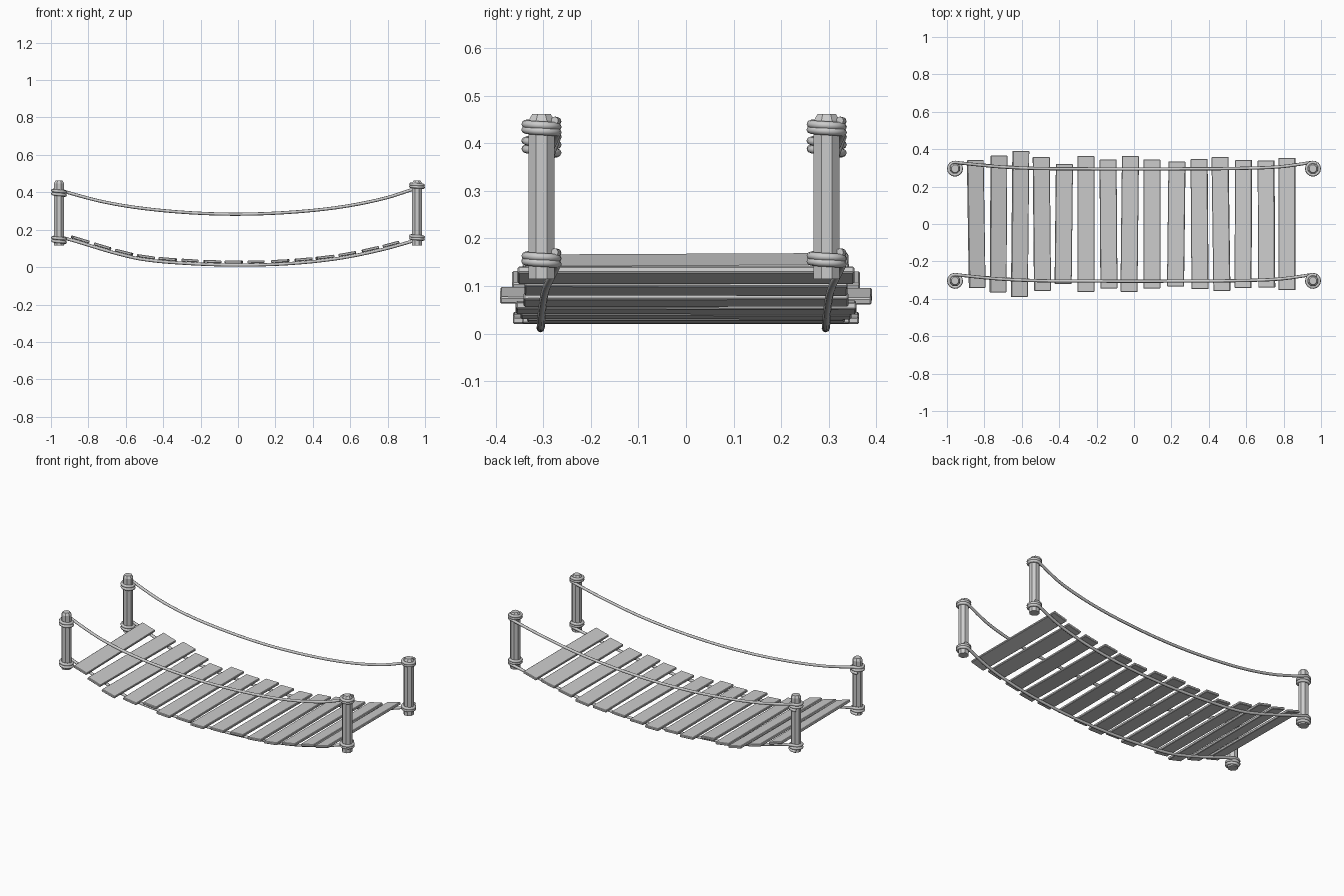
import bpy, bmesh, math
from mathutils import Vector, Matrix

if "Cube" in bpy.data.objects:
    bpy.data.objects.remove(bpy.data.objects["Cube"])

PX = 0.957            # post distance from centre
SIDES = {"front": -0.304, "back": 0.296}
COIL, ROPE = 0.034, 0.0085

# Rope profiles: x, z, sideways offset from the post axis
LOWER = [(-PX, .162, COIL), (-.89, .145, .026), (-.66, .076, .008), (-.5, .040, .001), (-.26, .019, -.001),
         (0, .011, -.002), (.275, .019, -.001), (.54, .047, .001), (.78, .096, .010), (PX, .146, COIL)]
UPPER = [(-PX, .414, COIL), (-.89, .393, .026), (-.72, .349, .010), (-.516, .315, .001), (-.26, .291, -.001),
         (0, .283, -.002), (.275, .293, -.001), (.54, .320, .001), (.78, .367, .010), (PX, .423, COIL)]


def sample(pts, x):
    """Smooth (cubic) interpolation through profile points."""
    i = max(k for k in range(len(pts) - 1) if pts[k][0] <= x or k == 0)
    def slope(k, c):
        a, b = pts[max(k - 1, 0)], pts[min(k + 1, len(pts) - 1)]
        return (b[c] - a[c]) / (b[0] - a[0])
    h = pts[i + 1][0] - pts[i][0]
    t = (x - pts[i][0]) / h
    out = []
    for c in (1, 2):
        out.append((2*t**3 - 3*t**2 + 1) * pts[i][c] + (t**3 - 2*t**2 + t) * h * slope(i, c)
                   + (3*t**2 - 2*t**3) * pts[i + 1][c] + (t**3 - t**2) * h * slope(i + 1, c))
    return out


def finish(bm, name):
    bmesh.ops.recalc_face_normals(bm, faces=bm.faces)
    me = bpy.data.meshes.new(name)
    bm.to_mesh(me)
    bm.free()
    ob = bpy.data.objects.new(name, me)
    bpy.context.collection.objects.link(ob)
    return ob


def tube(path, r, name, sides=8):
    bm = bmesh.new()
    rings = []
    for i, p in enumerate(path):
        d = (path[min(i + 1, len(path) - 1)] - path[max(i - 1, 0)]).normalized()
        u = d.cross(Vector((0, 0, 1))).normalized()
        v = u.cross(d)
        rings.append([bm.verts.new(p + r * (math.cos(a) * u + math.sin(a) * v))
                      for a in (2 * math.pi * k / sides for k in range(sides))])
    for a, b in zip(rings, rings[1:]):
        for k in range(sides):
            bm.faces.new((a[k], a[(k + 1) % sides], b[(k + 1) % sides], b[k])).smooth = True
    bm.faces.new(rings[0])
    bm.faces.new(rings[-1])
    return finish(bm, name)


def rope(profile, y, name, turns=2.1, pitch=0.017):
    """Coil round the left post, sagging span, coil round the right post."""
    n = 34
    path = []
    for i in range(n):
        w = turns * (1 - i / n)
        a = math.pi / 2 + 2 * math.pi * w
        path.append(Vector((-PX + COIL * math.cos(a), y + COIL * math.sin(a), profile[0][1] - pitch * w)))
    for i in range(49):
        x = -PX + 2 * PX * i / 48
        z, dy = sample(profile, x)
        path.append(Vector((x, y + dy, z)))
    for i in range(1, n + 1):
        w = turns * i / n
        a = math.pi / 2 - 2 * math.pi * w
        path.append(Vector((PX + COIL * math.cos(a), y + COIL * math.sin(a), profile[-1][1] + pitch * w * 0.7)))
    tube(path, ROPE, name)


# Octagonal posts with chamfered tops
def post(x, y, name):
    bm = bmesh.new()
    rings = []
    for z, r in ((.115, .0295), (.448, .0295), (.462, .021)):
        rings.append([bm.verts.new((x + r * math.cos(a), y + r * math.sin(a), z))
                      for a in (math.pi / 8 + k * math.pi / 4 for k in range(8))])
    for a, b in zip(rings, rings[1:]):
        for k in range(8):
            bm.faces.new((a[k], a[(k + 1) % 8], b[(k + 1) % 8], b[k]))
    bm.faces.new(rings[0])
    bm.faces.new(rings[-1])
    finish(bm, name)


for side, y in SIDES.items():
    rope(LOWER, y, side + "_deck_rope")
    rope(UPPER, y, side + "_hand_rope")
    post(-PX, y, side + "_left_post")
    post(PX, y, side + "_right_post")

# Deck planks: x at back end, x at front end, half length
PLANKS = [(-.849, -.838, .342), (-.722, -.727, .366), (-.605, -.613, .391), (-.496, -.489, .358),
          (-.372, -.379, .321), (-.257, -.257, .364), (-.139, -.134, .345), (-.019, -.027, .364),
          (.096, .096, .345), (.230, .222, .334), (.348, .353, .348), (.460, .470, .358),
          (.586, .583, .342), (.706, .710, .340), (.818, .818, .354)]
for i, (xb, xf, half) in enumerate(PLANKS):
    x = (xb + xf) / 2
    e = 0.045
    zc = sample(LOWER, x)[0]
    tilt = math.atan2(sample(LOWER, x + e)[0] - sample(LOWER, x - e)[0], 2 * e)
    yaw = math.atan2(xf - xb, 2 * half)
    bm = bmesh.new()
    bmesh.ops.create_cube(bm, size=1)
    bmesh.ops.scale(bm, vec=(.091, 2 * half, .015), verts=bm.verts)
    bmesh.ops.bevel(bm, geom=bm.edges[:], offset=.003, segments=1, affect='EDGES')
    m = (Matrix.Translation((x, 0, zc + .0165 / math.cos(tilt)))
         @ Matrix.Rotation(-tilt, 4, 'Y') @ Matrix.Rotation(yaw, 4, 'Z'))
    bm.transform(m)
    finish(bm, "plank_%02d" % (i + 1))
